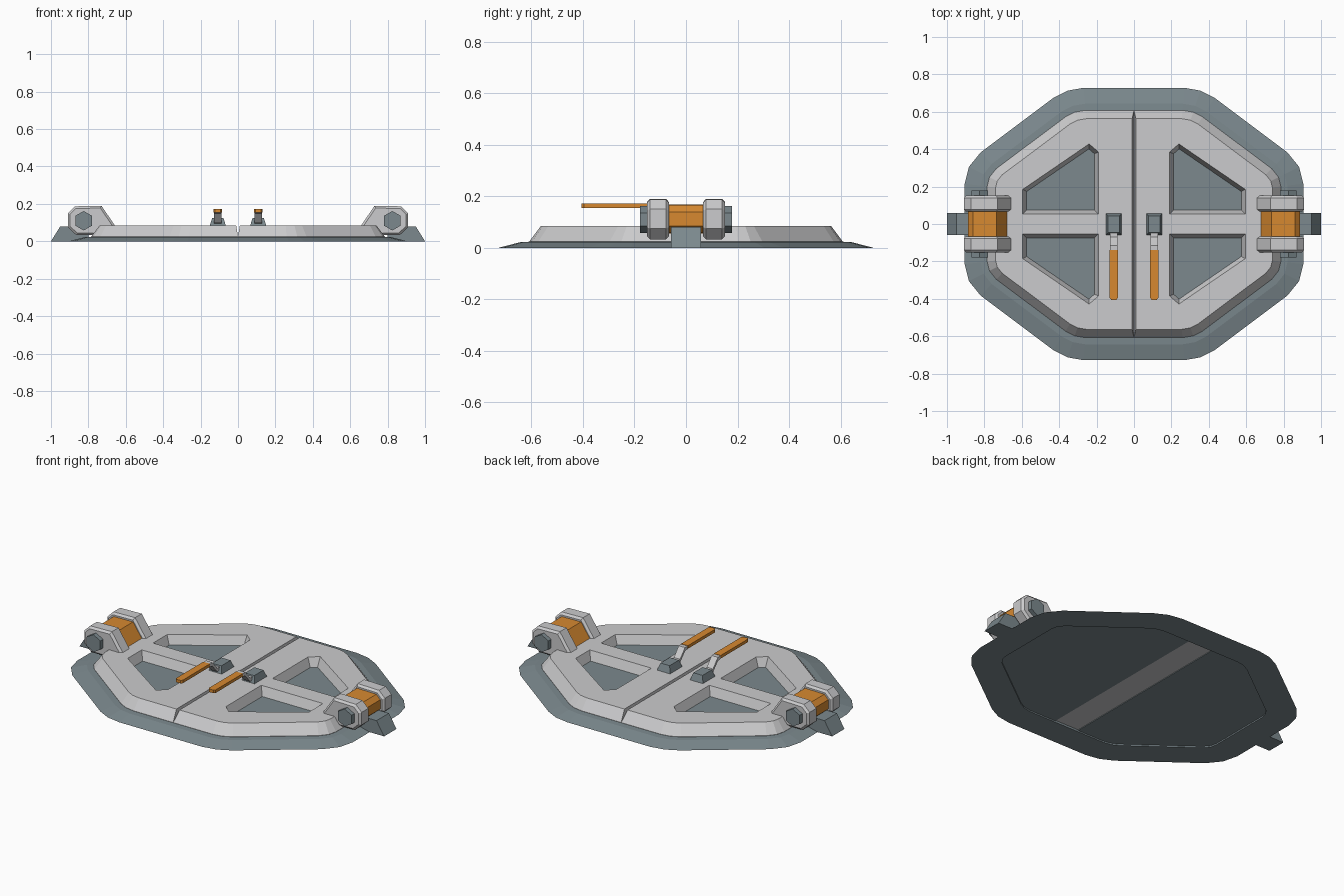
import bpy, bmesh
from mathutils import Vector

if "Cube" in bpy.data.objects:
    bpy.data.objects.remove(bpy.data.objects["Cube"])


def material(name, rgb):
    m = bpy.data.materials.new(name)
    m.diffuse_color = (*rgb, 1)
    m.use_nodes = True
    m.node_tree.nodes["Principled BSDF"].inputs["Base Color"].default_value = m.diffuse_color
    return m


LIGHT = material("light_grey", (0.60, 0.60, 0.61))
SLATE = material("slate_grey", (0.20, 0.25, 0.27))
ORANGE = material("orange", (0.68, 0.25, 0.03))


def inset(poly, d):
    """Inset a convex counter-clockwise 2D polygon by d."""
    pts = [Vector(p) for p in poly]
    out = []
    for i, p in enumerate(pts):
        a = (p - pts[i - 1]).normalized()
        b = (pts[(i + 1) % len(pts)] - p).normalized()
        na, nb = Vector((-a.y, a.x)), Vector((-b.y, b.x))
        out.append(p + (na + nb) * d / (1 + na.dot(nb)))
    return out


def loft(name, rings, mat, loop=False):
    """Skin equal-sized rings of 3D points; cap ends or close the loop."""
    bm = bmesh.new()
    vs = [[bm.verts.new(p) for p in r] for r in rings]
    n = len(vs[0])
    pairs = list(zip(vs, vs[1:])) + ([(vs[-1], vs[0])] if loop else [])
    for a, b in pairs:
        for i in range(n):
            j = (i + 1) % n
            bm.faces.new((a[i], a[j], b[j], b[i]))
    if not loop:
        bm.faces.new(vs[0])
        bm.faces.new(vs[-1])
    bmesh.ops.remove_doubles(bm, verts=bm.verts, dist=1e-5)
    bmesh.ops.recalc_face_normals(bm, faces=bm.faces)
    me = bpy.data.meshes.new(name)
    bm.to_mesh(me)
    bm.free()
    me.materials.append(mat)
    ob = bpy.data.objects.new(name, me)
    bpy.context.collection.objects.link(ob)
    return ob


def flat(poly, z, s=1, t=1):
    return [(s * p[0], t * p[1], z) for p in poly]


def upright(poly, y, s=1):
    return [(s * p[0], y, p[1]) for p in poly]


def rect(x0, x1, y0, y1):
    return [(x0, y0), (x1, y0), (x1, y1), (x0, y1)]


def half(poly, g):
    """Right half of an outline, cut off at x = g."""
    r = sorted((p for p in poly if p[0] > 0.1), key=lambda p: p[1])
    return [(g, r[0][1])] + [tuple(p) for p in r] + [(g, r[-1][1])]


# Rounded octagon outline
quarter = [(0.905, 0.215), (0.883, 0.305), (0.82, 0.383),
           (0.43, 0.675), (0.355, 0.713), (0.27, 0.728)]
outline = (quarter + [(-x, y) for x, y in reversed(quarter)]
           + [(-x, -y) for x, y in quarter]
           + [(x, -y) for x, y in reversed(quarter)])

# Sloped ground frame
loft("frame", [flat(outline, 0), flat(inset(outline, 0.085), 0.022),
               flat(inset(outline, 0.165), 0.026),
               flat(inset(outline, 0.165), 0)], SLATE, loop=True)

pocket = [(0.19, 0.053), (0.595, 0.053), (0.595, 0.185),
          (0.24, 0.428), (0.19, 0.385)]
knuckle = [(0.865, 0.033), (0.91, 0.075), (0.91, 0.15), (0.872, 0.187),
           (0.73, 0.19), (0.655, 0.08), (0.77, 0.033)]
barrel = [(0.86, 0.06), (0.888, 0.085), (0.888, 0.14), (0.862, 0.166),
          (0.735, 0.168), (0.675, 0.08), (0.77, 0.055)]
hexagon = [(0.825, 0.058), (0.87, 0.084), (0.87, 0.136),
           (0.825, 0.162), (0.78, 0.136), (0.78, 0.084)]
mount = [(0.80, 0), (1.0, 0), (0.95, 0.08), (0.80, 0.08)]

for s, side in ((-1, "left"), (1, "right")):
    # Door leaf with a sloped seam edge
    low, top = inset(outline, 0.12), inset(outline, 0.165)
    door = loft("door_" + side, [flat(half(low, 0), 0.012, s),
                                 flat(half(low, 0), 0.025, s),
                                 flat(half(top, 0.01), 0.085, s)], LIGHT)
    # Two tapered window pockets cut through the leaf
    for t in (-1, 1):
        cutter = loft("pocket_cutter", [
            flat(inset(pocket, 0.022), -0.01, s, t),
            flat(inset(pocket, 0.022), 0.03, s, t),
            flat(inset(pocket, -0.006), 0.1, s, t)], LIGHT)
        cutter.hide_render = True
        mod = door.modifiers.new("pocket", 'BOOLEAN')
        mod.operation, mod.solver, mod.object = 'DIFFERENCE', 'EXACT', cutter
        bpy.context.view_layer.objects.active = door
        bpy.ops.object.modifier_apply(modifier=mod.name)
        bpy.data.objects.remove(cutter)
    # Pocket floor panel, also seen from below
    panel = half(inset(outline, 0.16), 0.08)
    loft("floor_panel_" + side, [flat(panel, 0.008, s), flat(panel, 0.032, s)], SLATE)

    # Hinge: mount, orange barrel, hexagonal pin, chamfered knuckles
    loft("hinge_mount_" + side, [upright(mount, y, s) for y in (-0.058, 0.058)], SLATE)
    loft("hinge_barrel_" + side, [upright(barrel, y, s) for y in (-0.07, 0.07)], ORANGE)
    loft("hinge_pin_" + side, [upright(hexagon, y, s) for y in (-0.178, 0.178)], SLATE)
    small = inset(knuckle, 0.012)
    for t, end in ((-1, "front"), (1, "back")):
        loft(f"hinge_knuckle_{side}_{end}", [
            upright(small, t * 0.066, s), upright(knuckle, t * 0.078, s),
            upright(knuckle, t * 0.14, s), upright(small, t * 0.152, s)], LIGHT)

    # Handle: tapered foot, rising arm, orange grip
    x = 0.108
    loft("handle_foot_" + side, [
        flat(rect(x - 0.043, x + 0.043, -0.06, 0.057), 0.083, s),
        flat(rect(x - 0.03, x + 0.03, -0.045, 0.042), 0.125, s)], SLATE)
    loft("handle_arm_" + side, [
        upright(rect(x - w, x + w, z0, z1), y, s) for w, z0, z1, y in
        ((0.02, 0.095, 0.118, -0.03), (0.02, 0.097, 0.118, -0.07),
         (0.021, 0.148, 0.170, -0.115), (0.021, 0.154, 0.170, -0.145))], LIGHT)
    grip = [(x - 0.022, -0.14), (x - 0.022, -0.395), (x - 0.014, -0.405),
            (x + 0.014, -0.405), (x + 0.022, -0.395), (x + 0.022, -0.14)]
    loft("handle_grip_" + side, [flat(grip, 0.154, s), flat(grip, 0.172, s)], ORANGE)
